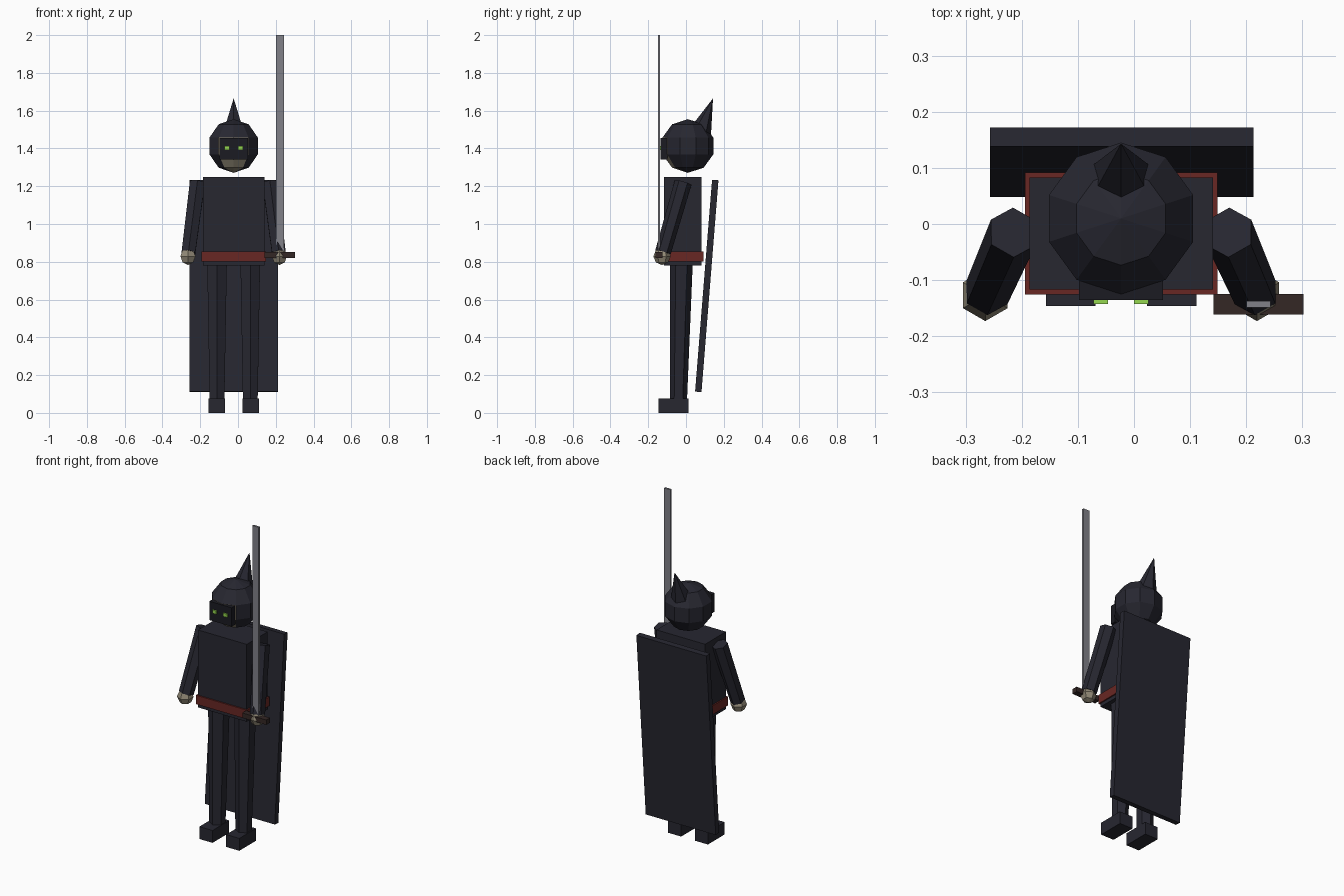
import bpy, bmesh
from math import sin, cos, pi, tau
from mathutils import Vector, Matrix

cube = bpy.data.objects.get("Cube")
if cube:
    bpy.data.objects.remove(cube, do_unlink=True)

MID = -0.023  # centre line of the body


def material(name, rgb):
    m = bpy.data.materials.new(name)
    m.use_nodes = True
    m.diffuse_color = (*rgb, 1)
    m.node_tree.nodes["Principled BSDF"].inputs["Base Color"].default_value = (*rgb, 1)
    return m


cloth = material("dark cloth", (0.02, 0.02, 0.03))
mask_mat = material("black mask", (0.011, 0.011, 0.016))
skin = material("pale skin", (0.29, 0.255, 0.185))
red = material("red belt", (0.14, 0.02, 0.017))
steel = material("steel", (0.22, 0.22, 0.25))
brown = material("dark brown", (0.033, 0.02, 0.018))
green = material("green eyes", (0.3, 0.68, 0.08))


def finish(name, bm, *mats):
    bmesh.ops.recalc_face_normals(bm, faces=bm.faces)
    mesh = bpy.data.meshes.new(name)
    bm.to_mesh(mesh)
    bm.free()
    for m in mats:
        mesh.materials.append(m)
    ob = bpy.data.objects.new(name, mesh)
    bpy.context.collection.objects.link(ob)
    return ob


def box(name, centre, size, mat, tilt=0.0):
    bm = bmesh.new()
    bmesh.ops.create_cube(bm, size=1, matrix=Matrix.Translation(centre)
                          @ Matrix.Rotation(tilt, 4, 'X') @ Matrix.Diagonal((*size, 1)))
    return finish(name, bm, mat)


def tube(rings, sides, matrix):
    """Stack of polygon rings (height, radius), one corner facing -y."""
    bm = bmesh.new()
    loops = [[bm.verts.new((r * cos(tau * i / sides - pi / 2),
                            r * sin(tau * i / sides - pi / 2), z))
              for i in range(sides)] for z, r in rings]
    for a, b in zip(loops, loops[1:]):
        for i in range(sides):
            j = (i + 1) % sides
            bm.faces.new((a[i], a[j], b[j], b[i]))
    bm.faces.new(loops[0][::-1])
    bm.faces.new(loops[-1])
    bmesh.ops.remove_doubles(bm, verts=bm.verts, dist=1e-5)
    bm.transform(matrix)
    return bm


def ball(radius, sides, bands, centre):
    rings = [(-radius * cos(pi * k / bands), radius * sin(pi * k / bands))
             for k in range(bands + 1)]
    return tube(rings, sides, Matrix.Translation(centre))


def rod(start, end, r0, r1, sides):
    start, end = Vector(start), Vector(end)
    d = end - start
    turn = Vector((0, 0, 1)).rotation_difference(d).to_matrix().to_4x4()
    return tube([(0, r0), (d.length, r1)], sides, Matrix.Translation(start) @ turn)


# Torso, belt and cape
box("torso", (MID, -0.017, 1.015), (0.327, 0.2, 0.47), cloth)
box("belt", (MID, -0.017, 0.828), (0.343, 0.217, 0.054), red)
box("cape", (MID + 0.001, 0.11, 0.672), (0.47, 0.034, 1.125), cloth, -0.08)

# Hooded head with the face left open at the lower front
bm = ball(0.142, 10, 5, (MID, 0.01, 1.413))
for f in bm.faces:
    c = f.calc_center_median()
    sideways = abs(c.x - MID)
    if c.z < 1.45 and c.y < 0.01 and sideways < 0.4 * (0.01 - c.y):
        f.material_index = 1
finish("head", bm, cloth, skin)
finish("hood_tip", rod((MID, 0.07, 1.47), (MID, 0.143, 1.665), 0.065, 0, 6), cloth)
box("mask", (MID, -0.117, 1.398), (0.15, 0.036, 0.114), mask_mat)

# Paired parts
for name, s in (("left", 1), ("right", -1)):
    box(name + "_eye", (MID + s * 0.036, -0.139, 1.402), (0.026, 0.008, 0.02), green)
    leg_x = MID + s * 0.088
    finish(name + "_leg", rod((leg_x, -0.04, 0.06), (leg_x, -0.024, 0.8), 0.045, 0.06, 6), cloth)
    box(name + "_foot", (MID + s * 0.09, -0.066, 0.0375), (0.088, 0.16, 0.075), cloth)
    finish(name + "_arm", rod((MID + s * 0.239, -0.122, 0.85),
                              (MID + s * 0.192, -0.015, 1.22), 0.042, 0.046, 6), cloth)
    finish(name + "_hand", ball(0.046, 6, 4, (MID + s * 0.242, -0.127, 0.829)), skin)

# Sword held upright in the left hand
box("sword_blade", (0.222, -0.143, 1.42), (0.043, 0.012, 1.16), steel)
box("sword_guard", (0.222, -0.143, 0.836), (0.161, 0.036, 0.03), brown)
